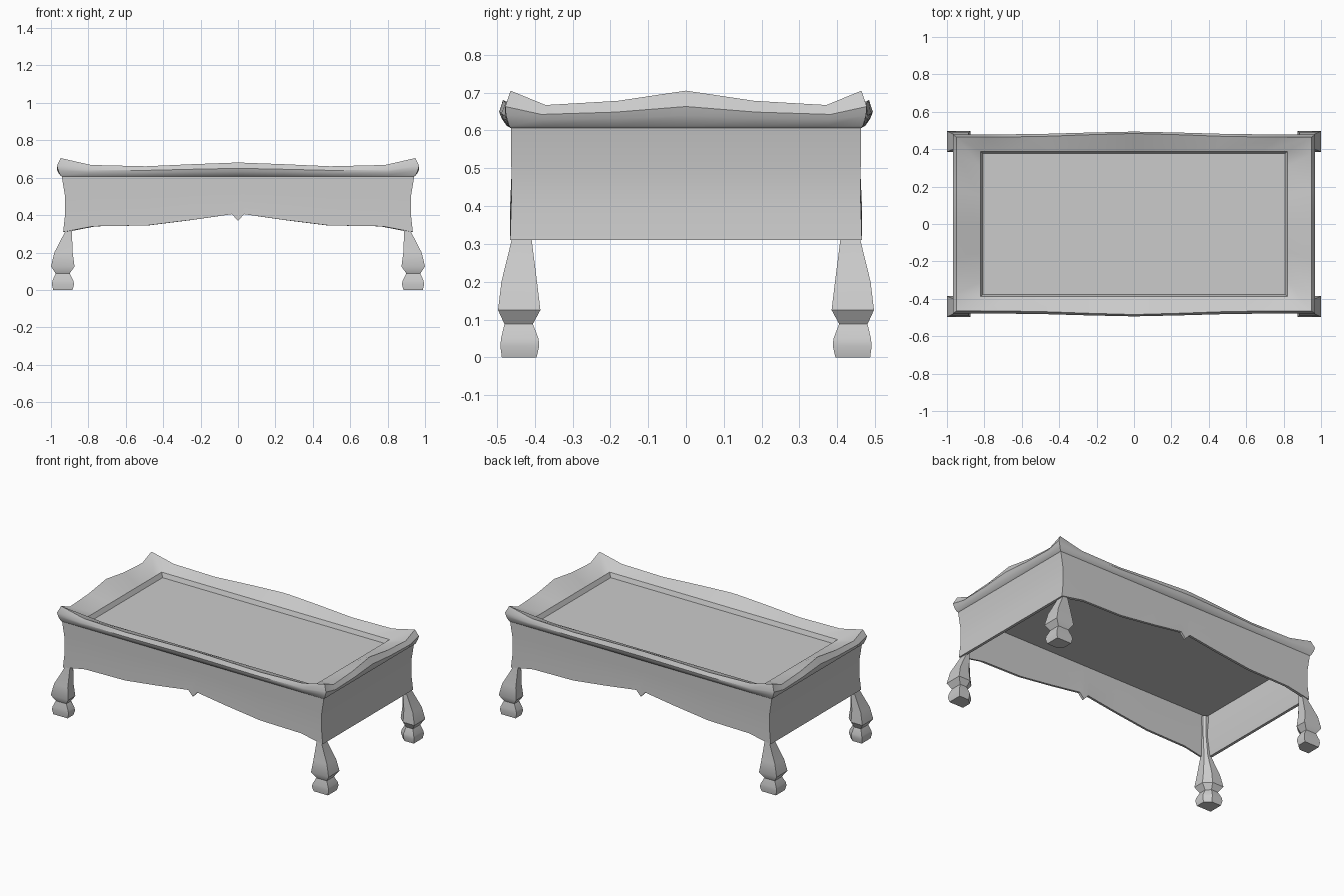
import bpy, bmesh
from math import radians

cube = bpy.data.objects.get("Cube")
if cube:
    bpy.data.objects.remove(cube, do_unlink=True)

grey = bpy.data.materials.new("light_grey")
grey.use_nodes = True
grey.diffuse_color = (0.6, 0.6, 0.6, 1)
grey.node_tree.nodes["Principled BSDF"].inputs["Base Color"].default_value = (0.6, 0.6, 0.6, 1)


def loft(name, rings):
    """Skin a list of closed rings and cap both ends."""
    bm = bmesh.new()
    rows = [[bm.verts.new(p) for p in ring] for ring in rings]
    n = len(rows[0])
    for a, b in zip(rows, rows[1:]):
        for i in range(n):
            j = (i + 1) % n
            bm.faces.new((a[i], a[j], b[j], b[i]))
    bm.faces.new(rows[0])
    bm.faces.new(rows[-1])
    bmesh.ops.recalc_face_normals(bm, faces=bm.faces)
    mesh = bpy.data.meshes.new(name)
    bm.to_mesh(mesh)
    bm.free()
    mesh.materials.append(grey)
    ob = bpy.data.objects.new(name, mesh)
    bpy.context.collection.objects.link(ob)
    bpy.ops.object.select_all(action="DESELECT")
    ob.select_set(True)
    bpy.context.view_layer.objects.active = ob
    bpy.ops.object.shade_smooth_by_angle(angle=radians(35))
    return ob


# Half of a long side: fraction of half length, apron bottom, rim top, outward bow
long_half = [(0, 0.37, 0.68, 0.02), (0.035, 0.405, 0.68, 0.019), (0.26, 0.375, 0.672, 0.013),
             (0.52, 0.345, 0.661, 0.004), (0.83, 0.34, 0.668, 0), (1, 0.31, 0.705, 0)]
# Half of an end, without its corner
end_half = [(0, 0.31, 0.705, 0), (0.39, 0.31, 0.678, 0), (0.8, 0.31, 0.667, 0)]


def mirrored(half):
    return [(-f, *rest) for f, *rest in reversed(half[1:])] + half


long_side, end_side = mirrored(long_half), mirrored(end_half)


def tray_ring(hx, hy, z, bow=0.0):
    """One loop round the tray; z is a number or a rule of (bottom, top)."""
    ring = []
    for s in (-1, 1):
        for f, low, top, out in long_side:
            h = z(low, top) if callable(z) else z
            ring.append((-s * f * hx, s * (hy + out * bow), h))
        for f, low, top, out in end_side:
            h = z(low, top) if callable(z) else z
            ring.append((-s * hx, -s * f * hy, h))
    return ring


# Tray: hollow apron, rolled lip, sloping border and sunken top in one skin
tray = loft("tray", [
    tray_ring(0.92, 0.445, 0.59),
    tray_ring(0.905, 0.443, lambda low, top: (low + 0.6) / 2),
    tray_ring(0.917, 0.450, lambda low, top: low),
    tray_ring(0.935, 0.465, lambda low, top: low),
    tray_ring(0.924, 0.462, lambda low, top: low * 0.67 + 0.2),
    tray_ring(0.925, 0.462, lambda low, top: low * 0.33 + 0.4),
    tray_ring(0.942, 0.463, 0.606),
    tray_ring(0.950, 0.468, 0.612, 0.3),
    tray_ring(0.962, 0.476, lambda low, top: 0.612 + (top - 0.612) * 0.3, 0.6),
    tray_ring(0.968, 0.478, lambda low, top: 0.612 + (top - 0.612) * 0.55, 0.8),
    tray_ring(0.948, 0.464, lambda low, top: top, 1),
    tray_ring(0.820, 0.387, 0.635),
    tray_ring(0.806, 0.376, 0.607),
])

# Legs: height, then inner and outer limits in x and y
leg_profile = [
    (0.000, 0.885, 0.988, 0.395, 0.487),
    (0.030, 0.876, 0.995, 0.388, 0.491),
    (0.050, 0.880, 0.992, 0.390, 0.489),
    (0.088, 0.900, 0.975, 0.405, 0.480),
    (0.125, 0.874, 1.000, 0.385, 0.497),
    (0.200, 0.884, 0.982, 0.394, 0.488),
    (0.310, 0.888, 0.925, 0.408, 0.461),
    (0.450, 0.885, 0.915, 0.418, 0.455),
    (0.580, 0.885, 0.915, 0.420, 0.455),
]


def leg_ring(z, x0, x1, y0, y1, sx, sy):
    """Square section with the inner corner cut off."""
    cx, cy = x0 + (x1 - x0) * 0.35, y0 + (y1 - y0) * 0.35
    section = [(x1, y1), (x0, y1), (x0, cy), (cx, y0), (x1, y0)]
    return [(sx * x, sy * y, z) for x, y in section]


for side, sx in (("left", 1), ("right", -1)):
    for end, sy in (("front", -1), ("back", 1)):
        loft(f"{end}_{side}_leg", [leg_ring(*row, sx, sy) for row in leg_profile])
